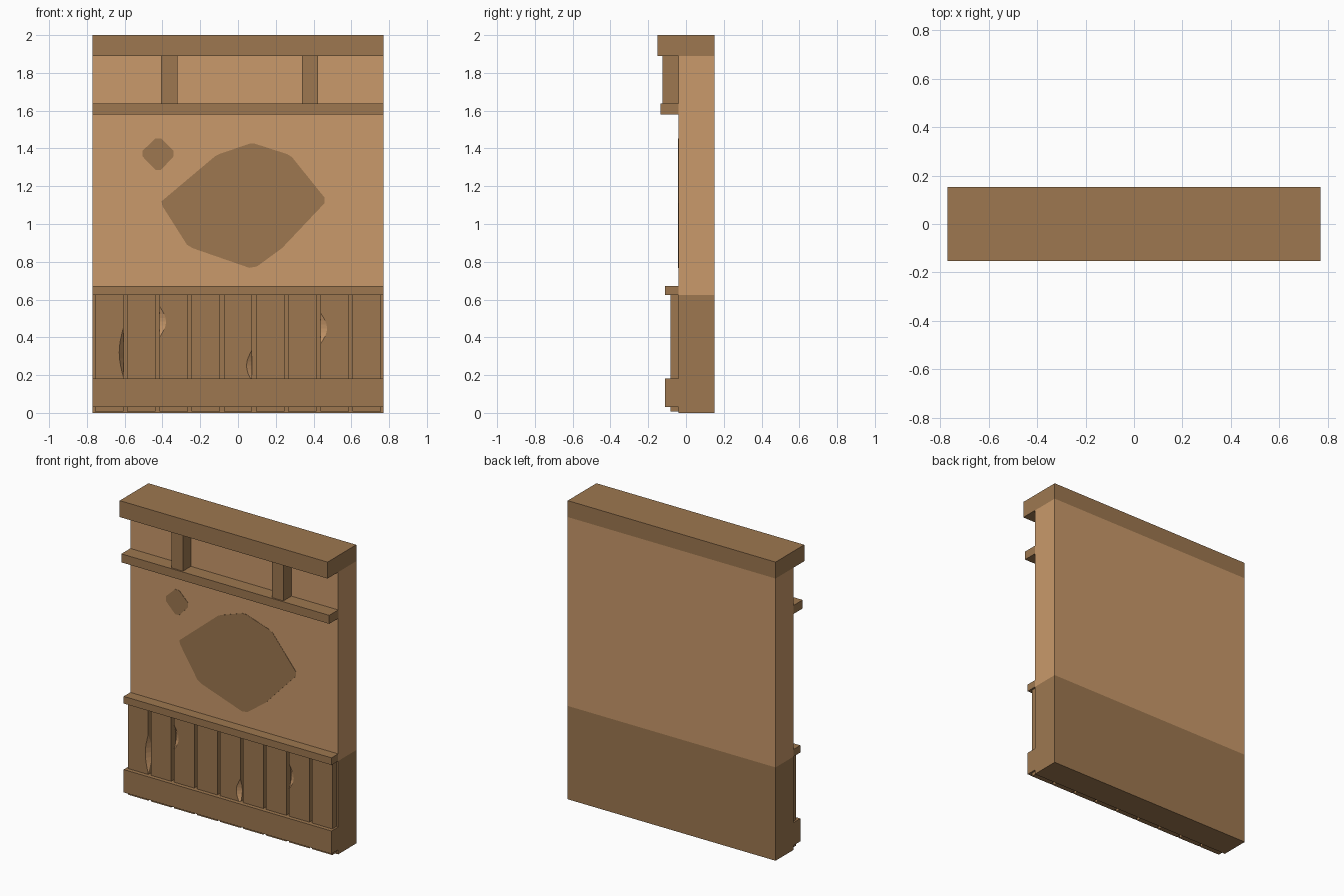
import bpy, bmesh, math

if "Cube" in bpy.data.objects:
    bpy.data.objects.remove(bpy.data.objects["Cube"])


def material(name, rgb):
    m = bpy.data.materials.new(name)
    m.diffuse_color = (*[(c / 255) ** 2.2 for c in rgb], 1)
    m.use_nodes = True
    m.node_tree.nodes["Principled BSDF"].inputs["Base Color"].default_value = m.diffuse_color
    return m


plaster = material("light_plaster", (200, 152, 106))
wood = material("dark_wood", (156, 119, 81))


def finish(name, bm, mats):
    bmesh.ops.recalc_face_normals(bm, faces=bm.faces)
    me = bpy.data.meshes.new(name)
    bm.to_mesh(me)
    bm.free()
    for m in mats:
        me.materials.append(m)
    ob = bpy.data.objects.new(name, me)
    bpy.context.collection.objects.link(ob)
    return ob


def box_bm(x0, x1, y0, y1, z0, z1):
    bm = bmesh.new()
    bmesh.ops.create_cube(bm, size=1)
    for v in bm.verts:
        v.co = ((x0 + x1) / 2 + v.co.x * (x1 - x0),
                (y0 + y1) / 2 + v.co.y * (y1 - y0),
                (z0 + z1) / 2 + v.co.z * (z1 - z0))
    return bm


def box(name, *b):
    return finish(name, box_bm(*b), [wood])


W, BACK, FACE = 0.77, 0.152, -0.04

# Wall: dark below the chair rail, plaster above
bm = box_bm(-W, W, FACE, BACK, 0, 1.89)
bmesh.ops.bisect_plane(bm, geom=bm.verts[:] + bm.edges[:] + bm.faces[:],
                       plane_co=(0, 0, 0.625), plane_no=(0, 0, 1))
for f in bm.faces:
    f.material_index = 1 if f.calc_center_median().z < 0.625 else 0
finish("wall", bm, [plaster, wood])

# Horizontal beams and rails
box("top_beam", -W, W, -0.152, BACK, 1.89, 2.0)
box("upper_rail", -W, W, -0.135, FACE + 0.003, 1.58, 1.637)
box("chair_rail", -W, W, -0.11, FACE, 0.625, 0.673)
box("baseboard", -W, W, -0.11, FACE, 0.03, 0.183)

# Short posts between upper rail and top beam
for i, x in enumerate((-0.364, 0.381)):
    box(f"short_post_{i + 1}", x - 0.043, x + 0.043, -0.125, FACE, 1.637, 1.89)


# Planks, some with a splintered edge showing light wood
def plank(name, cx, chip=None):
    x0, x1, yf, z0, z1 = cx - 0.075, cx + 0.075, -0.083, 0.008, 0.625
    if not chip:
        return box(name, x0, x1, yf, FACE, z0, z1)
    side, ca, cb, width, depth = chip
    xe, xo = (x1, x0) if side > 0 else (x0, x1)
    bm = bmesh.new()
    V = lambda x, y, z: bm.verts.new((x, y, z))
    eb, et = V(xe, yf, z0), V(xe, yf, z1)
    ob, ot = V(xo, yf, z0), V(xo, yf, z1)
    ebb, etb = V(xe, FACE, z0), V(xe, FACE, z1)
    obb, otb = V(xo, FACE, z0), V(xo, FACE, z1)
    n = 8
    front, flank = [V(xe, yf, ca)], []
    flank.append(front[0])
    for i in range(1, n):
        s, z = math.sin(math.pi * i / n), ca + (cb - ca) * i / n
        front.append(V(xe - side * width * s, yf, z))
        flank.append(V(xe, yf + depth * s, z))
    end = V(xe, yf, cb)
    front.append(end)
    flank.append(end)
    bm.faces.new([ob, eb] + front + [et, ot])
    bm.faces.new([ebb, eb] + flank + [et, etb])
    bm.faces.new([ob, ot, otb, obb])
    bm.faces.new([obb, otb, etb, ebb])
    bm.faces.new([ob, obb, ebb, eb])
    bm.faces.new([ot, et, etb, otb])
    for i in range(n):
        ring = [front[i], front[i + 1], flank[i + 1], flank[i]]
        f = bm.faces.new(list(dict.fromkeys(ring)))
        f.material_index = 1
    return finish(name, bm, [wood, plaster])


# plank index: edge side, chip bottom, chip top, width, depth
chips = {0: (1, 0.19, 0.45, 0.022, 0.040),
         2: (-1, 0.40, 0.565, 0.035, 0.022),
         4: (1, 0.165, 0.335, 0.030, 0.022),
         7: (-1, 0.365, 0.53, 0.035, 0.022)}
for i in range(9):
    plank(f"plank_{i + 1}", (i - 4) * 0.1705, chips.get(i))


# Bare patches on the plaster, as very thin plates
def patch(name, pts):
    bm = bmesh.new()
    f = bm.faces.new([bm.verts.new((x, FACE - 0.002, z)) for x, z in pts])
    ext = bmesh.ops.extrude_face_region(bm, geom=[f])["geom"]
    for v in ext:
        if isinstance(v, bmesh.types.BMVert):
            v.co.y = FACE + 0.001
    finish(name, bm, [wood])


patch("large_patch", [(-0.405, 1.12), (-0.12, 1.36), (-0.10, 1.37), (0.06, 1.425),
                      (0.09, 1.425), (0.26, 1.37), (0.285, 1.355), (0.458, 1.14),
                      (0.458, 1.11), (0.25, 0.89), (0.23, 0.87), (0.10, 0.775),
                      (0.06, 0.768), (-0.24, 0.872), (-0.27, 0.89), (-0.40, 1.095)])
patch("small_patch", [(-0.437, 1.453), (-0.407, 1.453), (-0.342, 1.388), (-0.342, 1.357),
                      (-0.407, 1.287), (-0.437, 1.287), (-0.505, 1.357), (-0.505, 1.388)])
